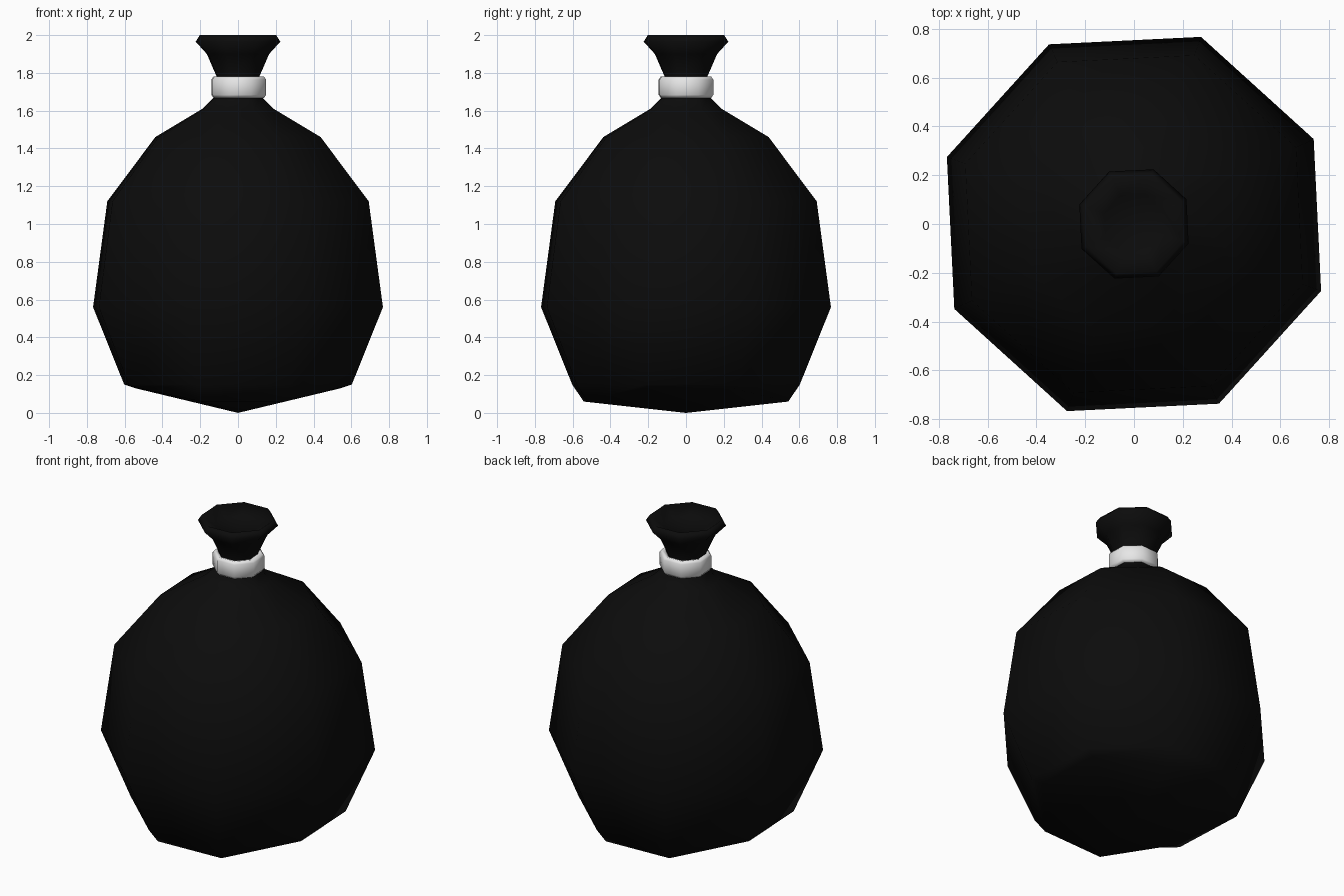
import bpy
import bmesh
from math import sin, cos, radians

SIDES = 8
TWIST = radians(25.3)

cube = bpy.data.objects.get("Cube")
if cube:
    bpy.data.objects.remove(cube)


def make_material(name, value, roughness):
    mat = bpy.data.materials.new(name)
    mat.use_nodes = True
    colour = (value, value, value, 1)
    mat.diffuse_color = colour
    shader = mat.node_tree.nodes["Principled BSDF"]
    shader.inputs["Base Color"].default_value = colour
    shader.inputs["Roughness"].default_value = roughness
    return mat


def lathe(name, profile, mat, closed=False, poles=None, adjust=None):
    """Join eight-sided rings of (radius, height), optionally capped by poles."""
    bm = bmesh.new()
    rings = []
    for level, (radius, height) in enumerate(profile):
        ring = []
        for i in range(SIDES):
            a = TWIST + radians(360 / SIDES) * i
            z = adjust(level, a, height) if adjust else height
            ring.append(bm.verts.new((radius * cos(a), radius * sin(a), z)))
        rings.append(ring)
    pairs = list(zip(rings, rings[1:]))
    if closed:
        pairs.append((rings[-1], rings[0]))
    for low, high in pairs:
        for i in range(SIDES):
            j = (i + 1) % SIDES
            bm.faces.new((low[i], low[j], high[j], high[i]))
    if poles:
        for ring, z in zip((rings[0], rings[-1]), poles):
            pole = bm.verts.new((0, 0, z))
            for i in range(SIDES):
                bm.faces.new((ring[i], ring[(i + 1) % SIDES], pole))
    bmesh.ops.recalc_face_normals(bm, faces=bm.faces)
    mesh = bpy.data.meshes.new(name)
    bm.to_mesh(mesh)
    bm.free()
    mesh.materials.append(mat)
    mesh.shade_smooth()
    obj = bpy.data.objects.new(name, mesh)
    bpy.context.collection.objects.link(obj)
    return obj


def sag(level, angle, height):
    # The lowest ring droops toward the front and back
    if level == 0 and abs(sin(angle)) < 0.6:
        return 0.13
    return height


black = make_material("black plastic", 0.0035, 0.7)
white = make_material("white tie", 0.8, 0.6)

# Bag: sagging bottom, full belly, pinched neck, flared mouth with a shallow dip
bag_profile = [
    (0.575, 0.06), (0.64, 0.15), (0.815, 0.56), (0.735, 1.12),
    (0.465, 1.46), (0.20, 1.61), (0.125, 1.68), (0.12, 1.78),
    (0.175, 1.90), (0.238, 1.965), (0.215, 2.0), (0.13, 1.95),
]
lathe("bag", bag_profile, black, poles=(0, 1.93), adjust=sag)

# Tie: a softly rounded band around the neck
tie_profile = [
    (0.115, 1.675), (0.142, 1.668), (0.154, 1.684),
    (0.154, 1.764), (0.142, 1.78), (0.115, 1.774),
]
tie = lathe("neck_tie", tie_profile, white, closed=True)
tie.location.x = 0.004
